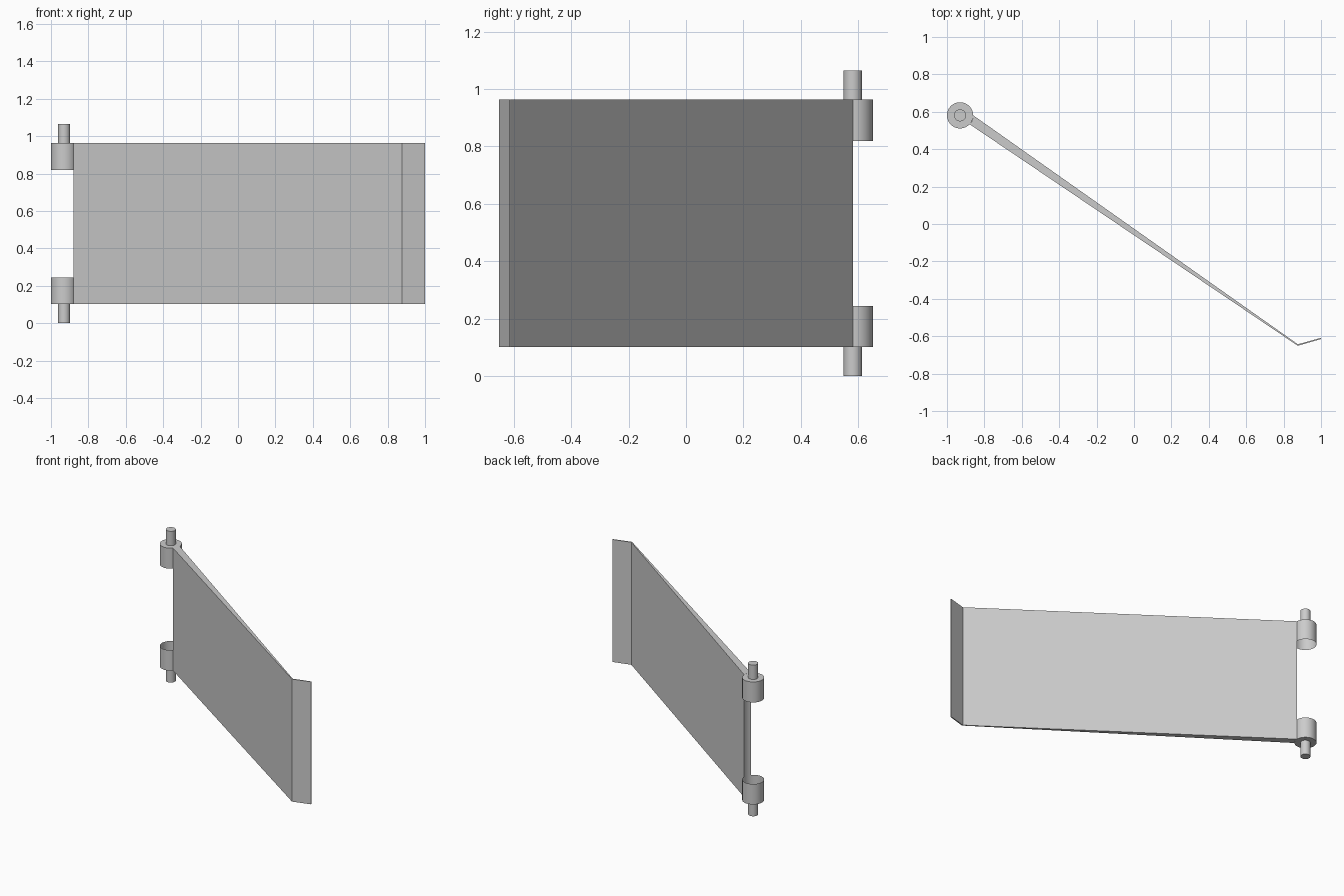
import bpy, bmesh, math

cube = bpy.data.objects.get("Cube")
if cube:
    bpy.data.objects.remove(cube, do_unlink=True)

AXIS_X, AXIS_Y = -0.93, 0.581      # hinge axis
KNUCKLE_R, PIN_R = 0.07, 0.032
HEIGHT, Z_LOW, Z_HIGH, KNUCKLE_H = 1.064, 0.101, 0.963, 0.144
SIDES = 48

metal = bpy.data.materials.new("plain grey")
metal.use_nodes = True
grey = (0.6, 0.6, 0.6, 1)
metal.diffuse_color = grey
metal.node_tree.nodes["Principled BSDF"].inputs["Base Color"].default_value = grey


def finish(name, bm):
    """Turn a bmesh into a shaded object."""
    mesh = bpy.data.meshes.new(name)
    bm.to_mesh(mesh)
    bm.free()
    mesh.materials.append(metal)
    obj = bpy.data.objects.new(name, mesh)
    bpy.context.collection.objects.link(obj)
    bpy.ops.object.select_all(action='DESELECT')
    obj.select_set(True)
    bpy.context.view_layer.objects.active = obj
    bpy.ops.object.shade_smooth_by_angle(angle=math.radians(30))


def lathe(name, profile):
    """Spin (radius, z) points about the hinge axis and cap the last ring."""
    bm = bmesh.new()
    rings = []
    for r, z in profile:
        angles = [2 * math.pi * i / SIDES for i in range(SIDES)]
        rings.append([bm.verts.new((AXIS_X + r * math.cos(a),
                                    AXIS_Y + r * math.sin(a), z)) for a in angles])
    rising = profile[-1][1] > profile[0][1]
    for low, high in zip(rings, rings[1:]):
        for i in range(SIDES):
            j = (i + 1) % SIDES
            quad = [low[i], low[j], high[j], high[i]]
            bm.faces.new(quad if rising else quad[::-1])
    bm.faces.new(rings[-1] if rising else rings[-1][::-1])
    finish(name, bm)


# Hinge knuckles: sleeves open toward the middle, each with a pin outside
top_hinge = [(KNUCKLE_R, Z_HIGH - KNUCKLE_H), (KNUCKLE_R, Z_HIGH),
             (PIN_R, Z_HIGH), (PIN_R, HEIGHT)]
lathe("upper_hinge", top_hinge)
lathe("lower_hinge", [(r, HEIGHT - z) for r, z in top_hinge])

# Tapered panel with a curved hinge edge and a bent lip, extruded upward
arc_r = KNUCKLE_R + 0.0004
outline = []
for i in range(9):
    a = math.radians(-43 * i / 8)
    outline.append((AXIS_X + arc_r * math.cos(a), AXIS_Y + arc_r * math.sin(a)))
outline += [(0.876, -0.651), (1.0, -0.615), (0.998, -0.609), (0.876, -0.643)]

bm = bmesh.new()
base = bm.faces.new([bm.verts.new((x, y, Z_LOW)) for x, y in outline])
moved = bmesh.ops.extrude_face_region(bm, geom=[base])["geom"]
bmesh.ops.translate(bm, vec=(0, 0, Z_HIGH - Z_LOW),
                    verts=[v for v in moved if isinstance(v, bmesh.types.BMVert)])
bmesh.ops.recalc_face_normals(bm, faces=bm.faces)
finish("panel", bm)
